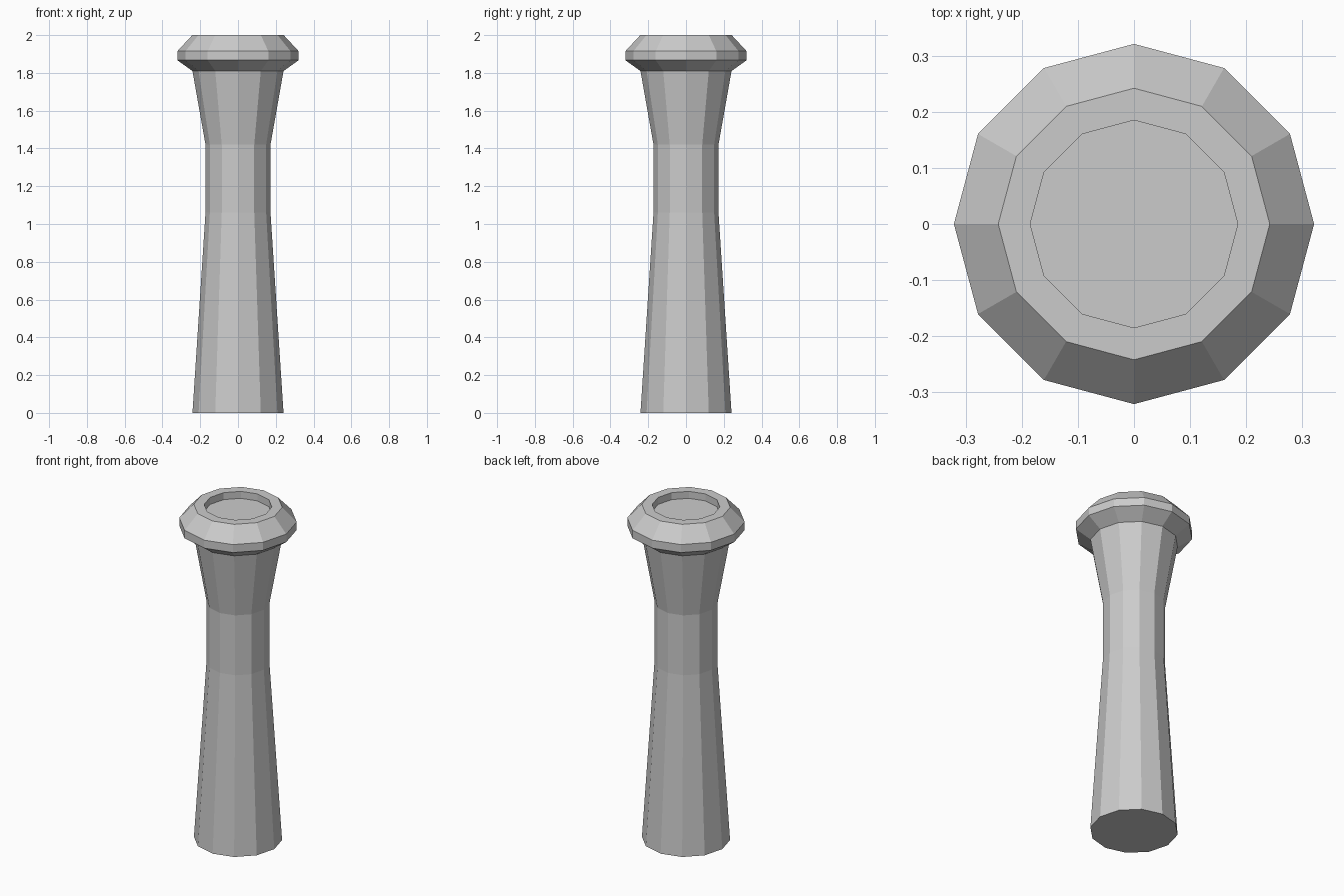
import bpy, bmesh
from math import cos, sin, tau

if "Cube" in bpy.data.objects:
    bpy.data.objects.remove(bpy.data.objects["Cube"])

SIDES = 12


def lathe(name, profile):
    """Revolve (radius, z) points around z, capping both ends."""
    bm = bmesh.new()
    rings = [[bm.verts.new((r * cos(tau * i / SIDES), r * sin(tau * i / SIDES), z))
              for i in range(SIDES)] for r, z in profile]
    for low, high in zip(rings, rings[1:]):
        for i in range(SIDES):
            j = (i + 1) % SIDES
            bm.faces.new((low[i], low[j], high[j], high[i]))
    bm.faces.new(rings[0][::-1])
    bm.faces.new(rings[-1])
    mesh = bpy.data.meshes.new(name)
    bm.to_mesh(mesh)
    bm.free()
    obj = bpy.data.objects.new(name, mesh)
    bpy.context.collection.objects.link(obj)
    return obj


# Waisted shaft flowing into a flared collar with a shallow recess on top
lathe("pedestal", [
    (0.241, 0.0), (0.172, 1.06), (0.172, 1.42), (0.241, 1.81),   # shaft
    (0.321, 1.867), (0.321, 1.915), (0.242, 2.0),                # collar
    (0.185, 2.0), (0.185, 1.958),                                # recess
])
